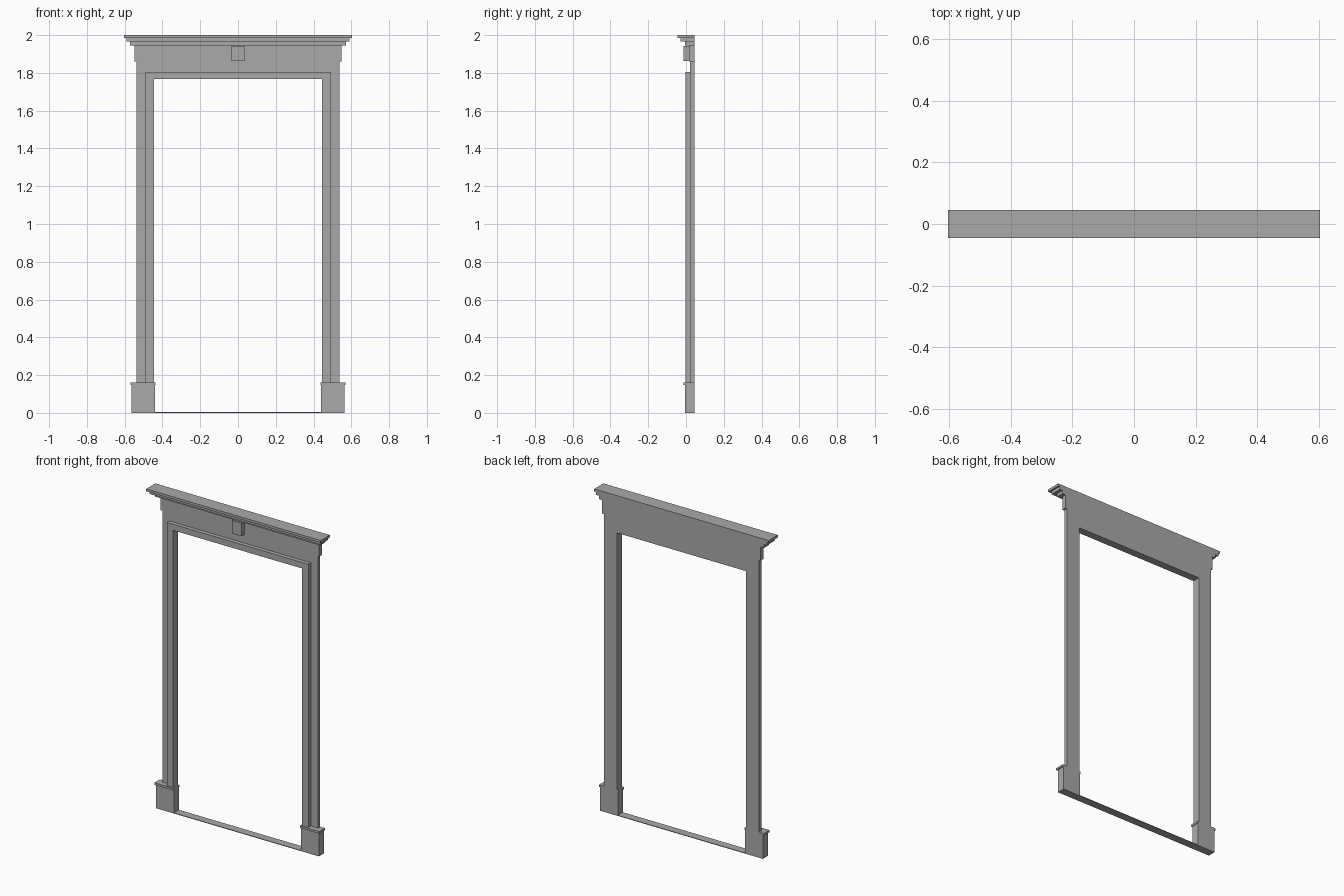
import bpy
import bmesh

if "Cube" in bpy.data.objects:
    bpy.data.objects.remove(bpy.data.objects["Cube"])

stone = bpy.data.materials.new("warm_grey_paint")
stone.diffuse_color = (0.4, 0.4, 0.4, 1)
stone.use_nodes = True
stone.node_tree.nodes["Principled BSDF"].inputs["Base Color"].default_value = stone.diffuse_color


def prism(name, outline, y0, y1):
    """Extrude an x-z outline from y0 (front) to y1 (back)."""
    bm = bmesh.new()
    face = bm.faces.new([bm.verts.new((x, y0, z)) for x, z in outline])
    ext = bmesh.ops.extrude_face_region(bm, geom=[face])
    verts = [v for v in ext["geom"] if isinstance(v, bmesh.types.BMVert)]
    bmesh.ops.translate(bm, verts=verts, vec=(0, y1 - y0, 0))
    bmesh.ops.recalc_face_normals(bm, faces=bm.faces)
    mesh = bpy.data.meshes.new(name)
    bm.to_mesh(mesh)
    bm.free()
    mesh.materials.append(stone)
    obj = bpy.data.objects.new(name, mesh)
    bpy.context.collection.objects.link(obj)
    return obj


def block(name, x0, x1, y0, y1, z0, z1):
    return prism(name, [(x0, z0), (x1, z0), (x1, z1), (x0, z1)], y0, y1)


def arch(name, inner, outer, z0, z_in, z_out, y0, y1):
    """Square-headed surround around the opening."""
    right = [(inner, z_in), (inner, z0), (outer, z0), (outer, z_out)]
    left = [(-x, z) for x, z in reversed(right)]
    return prism(name, right + left, y0, y1)


BACK = 0.045
OPENING, HEAD = 0.446, 1.767

# Flat casing and raised inner trim
arch("casing", OPENING, 0.537, 0.15, HEAD, 1.86, 0.022, BACK)
arch("inner_trim", OPENING, 0.489, 0.15, HEAD, 1.805, -0.003, 0.022)

# Plinth blocks with caps
for side, s in (("left", -1), ("right", 1)):
    x0, x1 = sorted((s * 0.44, s * 0.563))
    block(side + "_plinth", x0, x1, -0.005, BACK, 0, 0.147)
    x0, x1 = sorted((s * 0.436, s * 0.57))
    block(side + "_plinth_cap", x0, x1, -0.012, BACK, 0.147, 0.16)

# Thin threshold
block("threshold", -0.44, 0.44, -0.005, BACK, 0, 0.004)

# Frieze and central key block
block("frieze", -0.548, 0.548, 0.016, BACK, 1.86, 1.945)
block("key_block", -0.034, 0.034, -0.012, 0.016, 1.862, 1.943)

# Stepped cornice
tiers = [(0.571, -0.004, 1.945, 1.966),
         (0.591, -0.03, 1.966, 1.985),
         (0.603, -0.045, 1.985, 2.0)]
for i, (half, front, z0, z1) in enumerate(tiers):
    block(f"cornice_tier_{i + 1}", -half, half, front, BACK, z0, z1)
